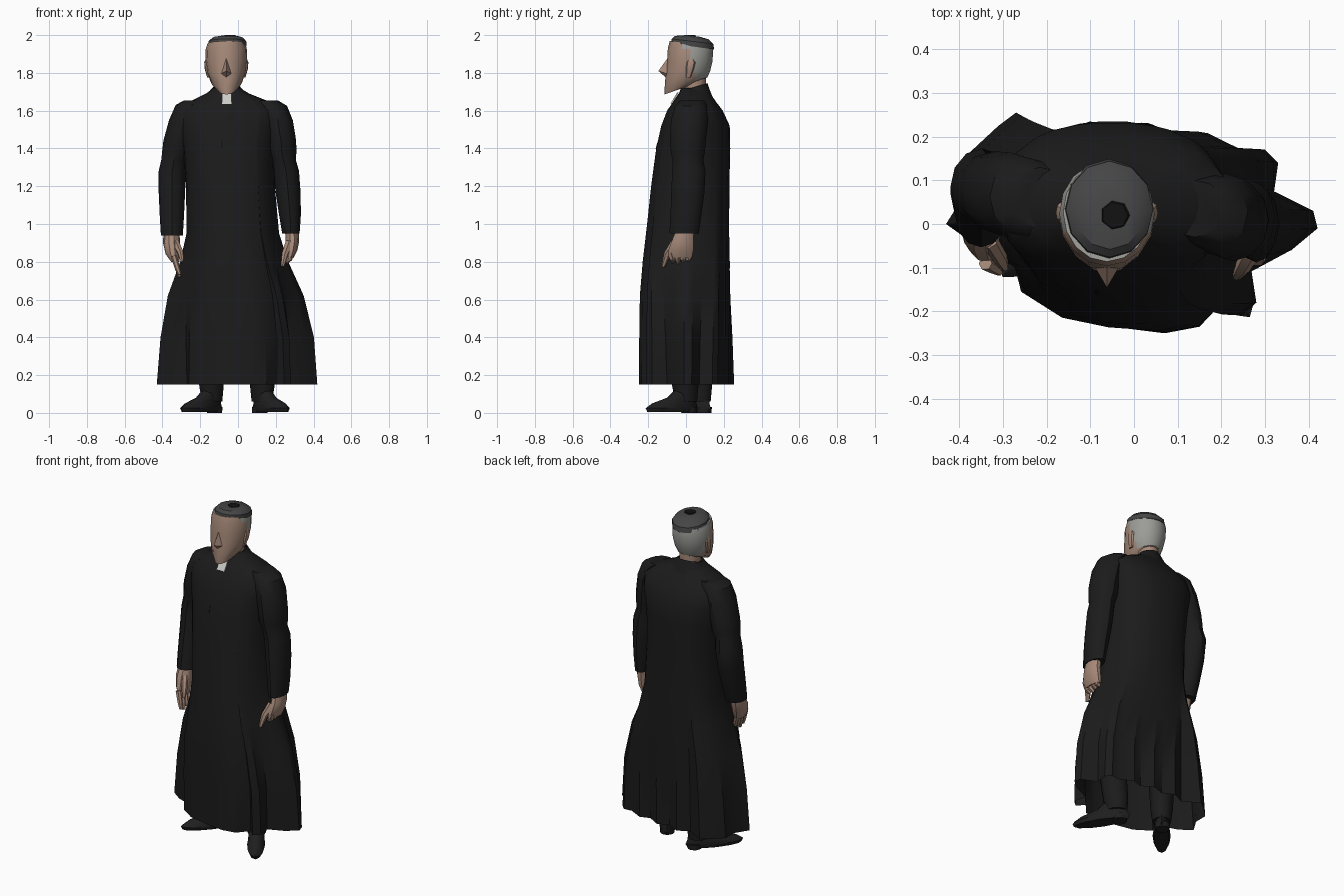
import bpy, bmesh, math
from mathutils import Vector, Matrix

cube = bpy.data.objects.get("Cube")
if cube:
    bpy.data.objects.remove(cube, do_unlink=True)


def material(name, r, g, b):
    m = bpy.data.materials.new(name)
    m.use_nodes = True
    m.diffuse_color = (r, g, b, 1)
    bsdf = m.node_tree.nodes["Principled BSDF"]
    bsdf.inputs["Base Color"].default_value = (r, g, b, 1)
    bsdf.inputs["Roughness"].default_value = 0.9
    return m


BLACK = material("black cloth", .011, .011, .011)
SHADE = material("seam black", .006, .006, .006)
SHOE = material("shoe leather", .014, .0135, .0135)
SKIN = material("skin", .38, .25, .19)
HAIR = material("grey hair", .33, .33, .31)
CROWN = material("dark grey hair", .06, .06, .06)
WHITE = material("white collar", .6, .6, .58)
made = []


def finish(name, bm, *mats):
    bmesh.ops.recalc_face_normals(bm, faces=bm.faces)
    mesh = bpy.data.meshes.new(name)
    bm.to_mesh(mesh)
    bm.free()
    for m in mats:
        mesh.materials.append(m)
    ob = bpy.data.objects.new(name, mesh)
    bpy.context.collection.objects.link(ob)
    made.append(ob)
    return ob


def skin_rings(rings, caps=(True, True)):
    """Bridge successive rings of points into one surface."""
    bm = bmesh.new()
    loops = [[bm.verts.new(p) for p in ring] for ring in rings]
    n = len(loops[0])
    for a, b in zip(loops, loops[1:]):
        for i in range(n):
            j = (i + 1) % n
            bm.faces.new((a[i], a[j], b[j], b[i]))
    for use, loop in zip(caps, (loops[0], loops[-1])):
        if use:
            bm.faces.new(loop)
    return bm


def oval(cx, cy, z, rx, ry, tilt=0, n=12):
    """Horizontal ring; tilt raises its back edge."""
    turns = [math.tau * i / n for i in range(n)]
    return [Vector((cx + rx * math.cos(t), cy + ry * math.sin(t),
                    z + tilt * ry * math.sin(t))) for t in turns]


def loft(name, mat, *sections, n=12, caps=(True, True)):
    return finish(name, skin_rings([oval(*s, n=n) for s in sections], caps), mat)


def tube(name, mat, points, radii, n=6):
    """Tapered tube along a path of points."""
    pts = [Vector(p) for p in points]
    rings = []
    for i, p in enumerate(pts):
        d = pts[min(i + 1, len(pts) - 1)] - pts[max(i - 1, 0)]
        rot = d.to_track_quat('Z', 'Y').to_matrix()
        rings.append([p + rot @ q for q in oval(0, 0, 0, radii[i], radii[i], n=n)])
    return finish(name, skin_rings(rings), mat)


# Robe: pleated hem outline blending upward into plain oval torso rings
hem = [(.07, -.25), (.15, -.235), (.205, -.17), (.245, -.21), (.28, -.18),
       (.265, -.1), (.36, -.06), (.42, -.01), (.41, .03), (.32, .07),
       (.33, .14), (.3, .17), (.25, .165), (.17, .205), (.11, .185),
       (.04, .225), (-.03, .2), (-.1, .235), (-.17, .2), (-.27, .255),
       (-.31, .225), (-.38, .16), (-.38, .08), (-.43, 0), (-.36, -.05),
       (-.27, -.08), (-.26, -.15), (-.17, -.21), (-.05, -.235)]
# height, centre x, centre y, half width, half depth, share of hem shape
levels = [(.15, 0, 0, .4, .24, 1), (.4, 0, 0, .33, .24, .8),
          (.62, -.02, 0, .28, .24, .55), (.8, -.025, .005, .24, .23, .25),
          (.95, -.03, .01, .225, .22, .1),
          (1.2, -.04, .022, .235, .208, 0), (1.4, -.05, .038, .24, .197, 0),
          (1.52, -.05, .05, .26, .182, 0), (1.6, -.045, .047, .265, .148, 0),
          (1.65, -.045, .045, .205, .112, 0), (1.69, -.055, .045, .115, .085, 0),
          (1.72, -.06, .045, .07, .07, 0)]


def bulge(v):
    return math.copysign(abs(v) ** .85, v)


rings = []
for z, cx, cy, rx, ry, w in levels:
    ring = []
    for hx, hy in hem:
        t = math.atan2(hy * 1.7, hx)
        body = Vector((cx + rx * bulge(math.cos(t)), cy + ry * bulge(math.sin(t)), z))
        ring.append(body.lerp(Vector((hx, hy, z)), w))
    rings.append(ring)
finish("robe", skin_rings(rings, (False, True)), BLACK)

# Folded collar with a white tab, and the front placket
loft("collar", BLACK, (-.055, .04, 1.64, .15, .112, .1), (-.058, .043, 1.69, .105, .086, .2),
     (-.06, .045, 1.725, .072, .07, .3), n=14, caps=(False, False))


def plate(name, mat, x, width, top, bottom, thick=.008):
    """Thin plate from a (y, z) top to a (y, z) bottom."""
    bm = bmesh.new()
    ends = [[bm.verts.new((x + sx * width / 2, y + dy, z))
             for sx, dy in ((-1, 0), (1, 0), (1, thick), (-1, thick))]
            for y, z in (top, bottom)]
    a, b = ends
    for i in range(4):
        bm.faces.new((a[i], a[i - 1], b[i - 1], b[i]))
    bm.faces.new(a)
    bm.faces.new(b)
    return finish(name, bm, mat)


plate("collar_tab", WHITE, -.06, .052, (-.048, 1.695), (-.083, 1.635))
plate("placket_seam", SHADE, -.085, .008, (-.1, 1.6), (-.161, 1.4))

# Sleeves, their tops sunk into the sloping shoulders
loft("right_sleeve", BLACK, (-.215, .06, 1.655, .07, .07), (-.245, .062, 1.63, .085, .09),
     (-.285, .066, 1.55, .08, .098), (-.315, .073, 1.44, .08, .093),
     (-.325, .078, 1.38, .077, .088), (-.338, .08, 1.34, .068, .08),
     (-.348, .085, 1.28, .072, .088), (-.35, .07, 1.17, .07, .085),
     (-.35, .04, 1.04, .064, .078), (-.35, .015, .94, .058, .068))
loft("left_sleeve", BLACK, (.14, .035, 1.655, .07, .065), (.18, .025, 1.625, .08, .085),
     (.21, .018, 1.55, .08, .098), (.228, .01, 1.44, .08, .095),
     (.232, .01, 1.38, .077, .09), (.24, .01, 1.34, .066, .082),
     (.255, .015, 1.28, .068, .088), (.265, .01, 1.17, .066, .088),
     (.275, 0, 1.05, .058, .082), (.28, -.01, .95, .046, .078))

# Hands: a flat palm, four fingers and a thumb on each
loft("right_palm", SKIN, (-.352, .01, .96, .042, .045), (-.352, -.01, .9, .045, .055),
     (-.345, -.03, .84, .038, .055), (-.332, -.045, .8, .022, .045), n=10)
loft("left_palm", SKIN, (.285, -.005, .97, .036, .05), (.288, -.018, .91, .036, .06),
     (.282, -.028, .86, .032, .07), (.272, -.03, .82, .022, .064), n=10)
for i in range(4):
    y = -.09 + .028 * i
    drop = .012 * abs(i - 1)
    tube("right_finger", SKIN, [(-.34, y, .83), (-.322, y - .01, .77), (-.308, y - .02, .72 + drop)],
         (.016, .014, .009))
    y += .012
    tube("left_finger", SKIN, [(.28, y, .85), (.272, y + .005, .815), (.255, y + .008, .795 + drop / 2)],
         (.018, .016, .01))
tube("right_thumb", SKIN, [(-.33, -.04, .9), (-.305, -.08, .85), (-.295, -.1, .8)], (.02, .017, .009))
tube("left_thumb", SKIN, [(.27, -.06, .9), (.248, -.1, .84), (.235, -.12, .775)], (.022, .018, .01))

# Shoes and trouser legs, toes turned outward
for side, x, y, turn in (("left", .175, -.075, 33), ("right", -.195, .005, -40)):
    place = Matrix.Translation((x, y, 0)) @ Matrix.Rotation(math.radians(turn), 4, 'Z')
    shoe = loft(side + "_shoe", SHOE, (0, 0, .005, .042, .155), (0, 0, .025, .05, .165),
                (0, .015, .05, .045, .14), (0, .06, .08, .043, .09), (0, .085, .12, .043, .06))
    leg = loft(side + "_trouser_leg", BLACK, (0, .09, .06, .052, .06),
               (0, .085, .14, .062, .072), (0, .05, .5, .08, .085))
    for ob in (shoe, leg):
        ob.data.transform(place)
    loft(side + "_heel", SHOE, (x - math.sin(math.radians(turn)) * .11, y + .09, 0, .04, .04),
         (x - math.sin(math.radians(turn)) * .11, y + .09, .03, .042, .042))

# Neck and head, with the hair at the back coloured by position
loft("neck", SKIN, (-.06, .045, 1.67, .058, .06), (-.06, .045, 1.79, .06, .062))
skull = [(-.06, -.03, 1.715, .05, .083, .35), (-.061, 0, 1.748, .082, .113, .25),
         (-.062, .01, 1.8, .101, .118, .08), (-.062, .02, 1.86, .11, .12),
         (-.062, .024, 1.925, .109, .12, -.05), (-.062, .027, 1.955, .1, .113, -.12)]
head = finish("head", skin_rings([oval(*s, n=16) for s in skull]), SKIN, HAIR)
for f in head.data.polygons:
    c = f.center
    f.material_index = int((c.y > .035 and c.z > 1.765) or (c.y > 0 and c.z > 1.89))
loft("hair_crown", CROWN, (-.058, .034, 1.94, .102, .115, -.14), (-.056, .034, 1.967, .1, .11, -.12),
     (-.055, .03, 1.987, .08, .088, -.1), (-.05, .02, 1.996, .04, .045, -.06), n=12)
loft("hair_tuft", SHADE, (-.042, .02, 1.991, .038, .038, -.08), (-.044, .02, 2, .03, .03), n=7)

# Nose wedge
bm = bmesh.new()
bridge, tip, a, b, lip = [bm.verts.new(p) for p in (
    (-.062, -.096, 1.88), (-.062, -.146, 1.81), (-.09, -.098, 1.795),
    (-.034, -.098, 1.795), (-.062, -.106, 1.775))]
for tri in ((bridge, a, tip), (bridge, tip, b), (tip, a, lip), (tip, lip, b)):
    bm.faces.new(tri)
finish("nose", bm, SKIN)

# Ears
for side, s in (("left", 1), ("right", -1)):
    x = -.062 + s * .101
    loft(side + "_ear", SKIN, (x - s * .008, .012, 1.775, .008, .012), (x, .02, 1.82, .013, .022),
         (x + s * .004, .026, 1.855, .012, .024), (x, .025, 1.875, .008, .014), n=8)

# Soft shading with crisp creases
bpy.ops.object.select_all(action='DESELECT')
for ob in made:
    ob.select_set(True)
bpy.context.view_layer.objects.active = made[0]
bpy.ops.object.shade_smooth_by_angle(angle=math.radians(35))
